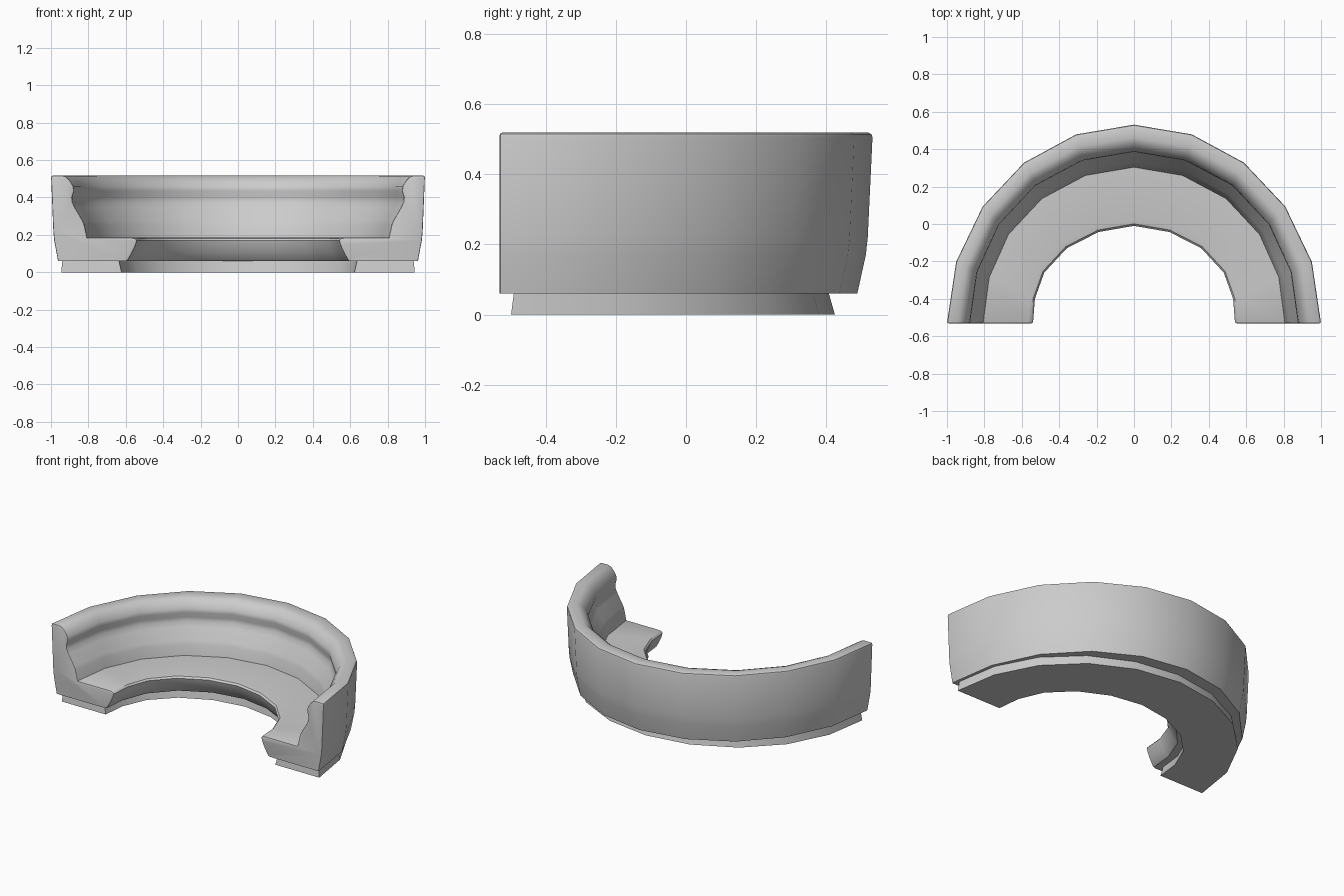
import bpy, bmesh, math

if "Cube" in bpy.data.objects:
    bpy.data.objects.remove(bpy.data.objects["Cube"])

# Plan outlines of the half ring, right half from the open end to the apex
OUTER = [(math.cos(math.radians(a)), -0.531 + 1.062 * math.sin(math.radians(a)))
         for a in range(0, 91, 18)]
INNER = [(0.54, -0.531), (0.53, -0.40), (0.48, -0.26), (0.36, -0.13), (0.19, -0.043), (0, -0.01)]


def mirrored(points):
    return points + [(-x, y) for x, y in points[-2::-1]]


def sweep(name, profile, remap_y=None, end_bevel=0):
    """Sweep a (t, z) profile round the plan; t runs 0 outer to 1 inner."""
    bm = bmesh.new()
    rings = []
    for (ox, oy), (ix, iy) in zip(mirrored(OUTER), mirrored(INNER)):
        ring = []
        for t, z in profile:
            y = oy + (iy - oy) * t
            ring.append(bm.verts.new((ox + (ix - ox) * t, remap_y(y, z) if remap_y else y, z)))
        rings.append(ring)
    n = len(profile)
    for a, b in zip(rings, rings[1:]):
        for i in range(n):
            j = (i + 1) % n
            bm.faces.new((a[i], a[j], b[j], b[i]))
    caps = [bm.faces.new(rings[0]), bm.faces.new(rings[-1])]
    bmesh.ops.recalc_face_normals(bm, faces=bm.faces)
    if end_bevel:
        edges = [e for f in caps for e in f.edges
                 if sum(v.co.z for v in e.verts) / 2 > 0.061]
        bmesh.ops.bevel(bm, geom=edges, offset=end_bevel, segments=2,
                        profile=0.5, affect='EDGES')
        bmesh.ops.recalc_face_normals(bm, faces=bm.faces)
    mesh = bpy.data.meshes.new(name)
    bm.to_mesh(mesh)
    bm.free()
    obj = bpy.data.objects.new(name, mesh)
    bpy.context.collection.objects.link(obj)
    bpy.ops.object.select_all(action='DESELECT')
    obj.select_set(True)
    bpy.context.view_layer.objects.active = obj
    bpy.ops.object.shade_smooth_by_angle(angle=math.radians(35))
    return obj


# Booth body: outer wall, rounded rim, backrest, seat and rounded front lip
body = [
    (0.08, 0.06), (0.035, 0.17), (0.025, 0.22), (0.0, 0.505), (0.006, 0.514), (0.022, 0.518),
    (0.13, 0.518), (0.175, 0.511), (0.22, 0.49), (0.26, 0.46), (0.268, 0.435),
    (0.245, 0.40), (0.25, 0.375), (0.28, 0.345), (0.37, 0.275), (0.39, 0.25),
    (0.42, 0.185), (0.94, 0.185), (0.98, 0.181), (1.0, 0.17), (0.985, 0.145), (0.95, 0.11),
    (0.90, 0.068), (0.88, 0.06),
]
sweep("booth_body", body, end_bevel=0.008)


# Recessed plinth: pulled in at the ends and back, flaring slightly to the floor
def plinth_y(y, z):
    k = z / 0.062
    low, high = -0.498 + 0.008 * k, 0.423 - 0.012 * k
    return low + (y + 0.531) / 0.996 * (high - low)


sweep("plinth", [(0.12, 0), (0.132, 0.062), (0.79, 0.062), (0.82, 0)], remap_y=plinth_y)
